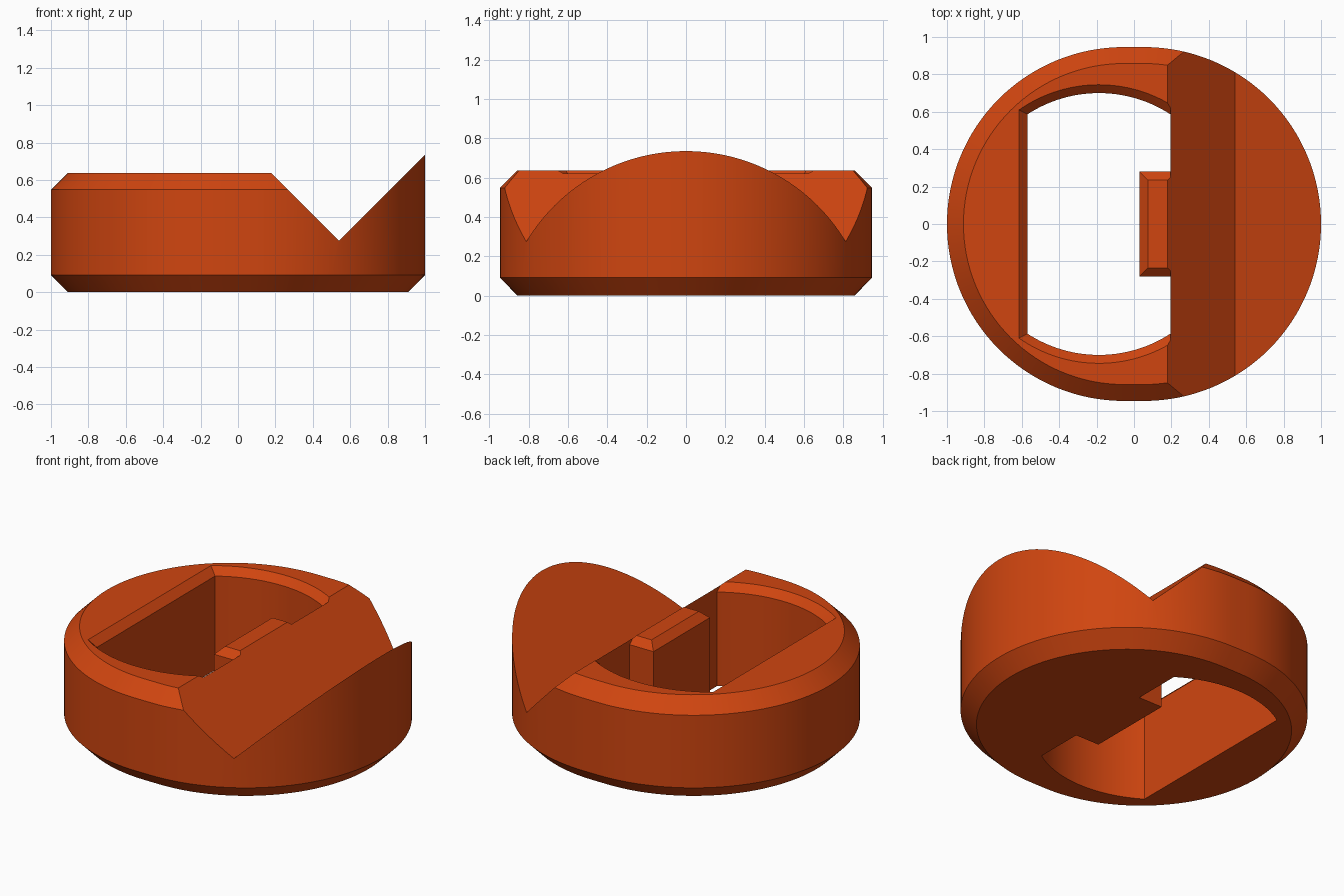
import bpy, bmesh, math
from mathutils import Vector

if "Cube" in bpy.data.objects:
    bpy.data.objects.remove(bpy.data.objects["Cube"])

SEG = 64          # segments per half circle
V_X, V_Z = 0.54, 0.275   # bottom of the V groove


def outline(inset):
    """Rounded outline: two half circles joined by short straights."""
    r, c = 0.946 - inset, 0.054
    pts = []
    for side in (1, -1):
        for i in range(SEG + 1):
            a = -math.pi / 2 + math.pi * i / SEG
            pts.append((side * (c + r * math.cos(a)), side * r * math.sin(a)))
    return pts


def opening(d):
    """Clipped circle with a tab on the right; d widens every side but the right wall."""
    cx, half, r = -0.1875, 0.3825, 0.70 + d
    a0 = math.acos(half / r)
    a1 = math.acos(-(half + d) / r)
    arc = [a0 + (a1 - a0) * i / 32 for i in range(33)]
    top = [(cx + r * math.cos(a), r * math.sin(a)) for a in arc]
    tab = [(0.195, 0.28 - d), (0.03 + d, 0.28 - d)]
    upper = tab[::-1] + top
    return upper + [(x, -y) for x, y in reversed(upper)]


def loft(bm, loops):
    """Closed solid through (points, z) loops."""
    rings = [[bm.verts.new((x, y, z)) for x, y in pts] for pts, z in loops]
    n = len(rings[0])
    for lo, hi in zip(rings, rings[1:]):
        for i in range(n):
            j = (i + 1) % n
            bm.faces.new((lo[i], lo[j], hi[j], hi[i]))
    bm.faces.new(rings[0][::-1])
    bm.faces.new(rings[-1])


def trim(bm, point, normal, cap):
    """Remove what lies on the normal side of a plane."""
    cut = bmesh.ops.bisect_plane(bm, geom=bm.verts[:] + bm.edges[:] + bm.faces[:],
                                 dist=1e-6, plane_co=point, plane_no=normal, clear_outer=True)
    if cap:
        edges = [e for e in cut["geom_cut"] if isinstance(e, bmesh.types.BMEdge) and e.is_boundary]
        bmesh.ops.edgeloop_fill(bm, edges=edges)


def make_object(name, bm, mat):
    bmesh.ops.recalc_face_normals(bm, faces=bm.faces[:])
    mesh = bpy.data.meshes.new(name)
    bm.to_mesh(mesh)
    bm.free()
    mesh.materials.append(mat)
    ob = bpy.data.objects.new(name, mesh)
    bpy.context.collection.objects.link(ob)
    return ob


orange = bpy.data.materials.new("burnt orange")
orange.diffuse_color = (0.63, 0.06, 0.005, 1)
orange.use_nodes = True
orange.node_tree.nodes["Principled BSDF"].inputs["Base Color"].default_value = orange.diffuse_color

groove = Vector((V_X, 0, V_Z))
base = [(outline(0.09), 0), (outline(0), 0.092)]

# Low chamfered half, left of the groove
low = bmesh.new()
loft(low, base + [(outline(0), 0.548), (outline(0.088), 0.636)])
trim(low, groove, Vector((1, 0, 1)), True)
trim(low, groove, Vector((1, 0, 0)), False)
temp = bpy.data.meshes.new("low_half")
low.to_mesh(temp)
low.free()

# Raised half, right of the groove
body_bm = bmesh.new()
loft(body_bm, base + [(outline(0), 0.9)])
trim(body_bm, groove, Vector((-1, 0, 1)), True)
trim(body_bm, groove, Vector((-1, 0, 0)), False)

# Weld the halves at the groove
body_bm.from_mesh(temp)
bpy.data.meshes.remove(temp)
bmesh.ops.remove_doubles(body_bm, verts=body_bm.verts[:], dist=1e-4)
bmesh.ops.dissolve_limit(body_bm, angle_limit=0.002, verts=body_bm.verts[:], edges=body_bm.edges[:])
body = make_object("body", body_bm, orange)

# Through opening with chamfered rim and tab
hole_bm = bmesh.new()
loft(hole_bm, [(opening(0), -0.1), (opening(0), 0.591), (opening(0.065), 0.656)])
hole = make_object("opening_cutter", hole_bm, orange)
hole.hide_render = True

bpy.context.view_layer.objects.active = body
body.select_set(True)
mod = body.modifiers.new("opening", 'BOOLEAN')
mod.operation = 'DIFFERENCE'
mod.solver = 'EXACT'
mod.object = hole
bpy.ops.object.modifier_apply(modifier=mod.name)
bpy.data.objects.remove(hole)
bpy.ops.object.shade_smooth_by_angle(angle=math.radians(25))
